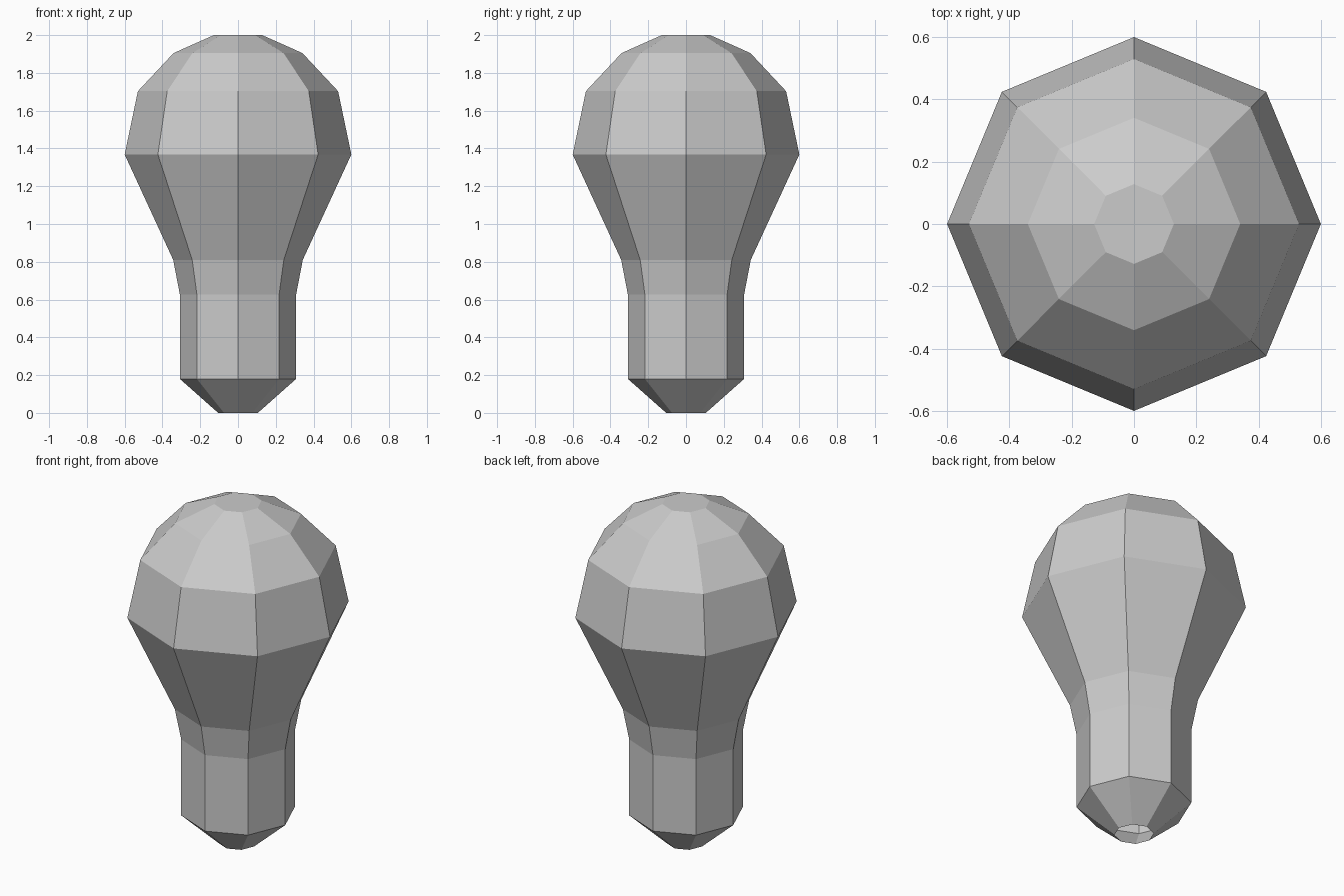
import bpy
import bmesh
from math import cos, sin, pi

cube = bpy.data.objects.get("Cube")
if cube:
    bpy.data.objects.remove(cube, do_unlink=True)

SIDES = 8
# (radius, height) from the open base up to the crown
PROFILE = [(0.105, 0.0), (0.308, 0.18), (0.308, 0.628), (0.343, 0.81),
           (0.6, 1.368), (0.53, 1.703), (0.341, 1.905), (0.128, 2.0)]

grey = bpy.data.materials.new("plain_grey")
grey.use_nodes = True
colour = (0.6, 0.6, 0.6, 1.0)
grey.diffuse_color = colour
grey.node_tree.nodes["Principled BSDF"].inputs["Base Color"].default_value = colour

# Faceted bulb shell: rings of points bridged by quads
bm = bmesh.new()
rings = [[bm.verts.new((r * cos(2 * pi * i / SIDES), r * sin(2 * pi * i / SIDES), z))
          for i in range(SIDES)] for r, z in PROFILE]
for low, high in zip(rings, rings[1:]):
    for i in range(SIDES):
        j = (i + 1) % SIDES
        bm.faces.new((low[i], low[j], high[j], high[i]))

# Flat crown; the base stays open
bm.faces.new(rings[-1])

mesh = bpy.data.meshes.new("bulb")
bm.to_mesh(mesh)
bm.free()
mesh.materials.append(grey)
bulb = bpy.data.objects.new("bulb", mesh)
bpy.context.collection.objects.link(bulb)
